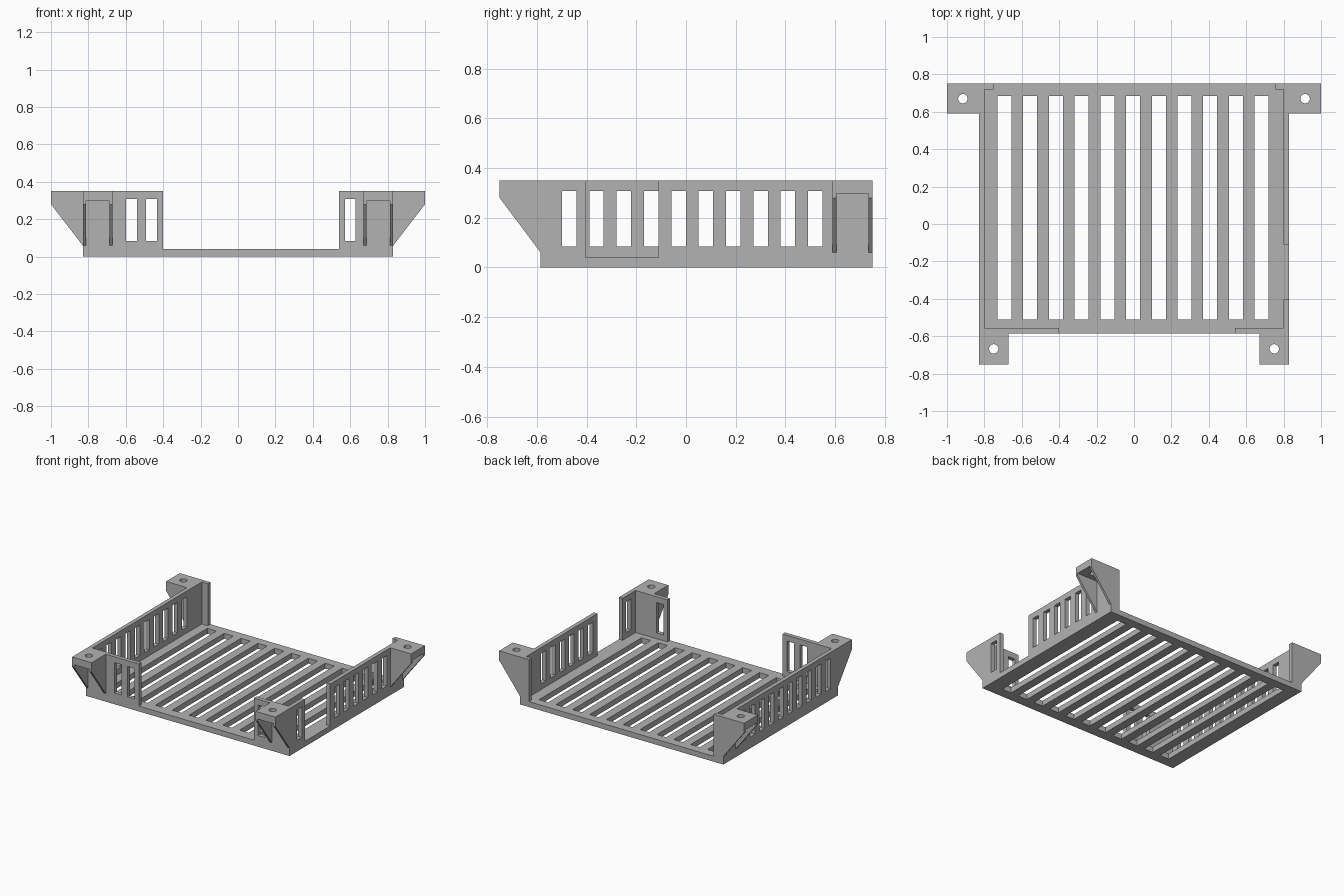
import bpy, bmesh, math
from mathutils import Matrix, Vector

cube = bpy.data.objects.get("Cube")
if cube:
    bpy.data.objects.remove(cube, do_unlink=True)

GREY = (0.45, 0.45, 0.45, 1)
grey = bpy.data.materials.new("plain grey")
grey.use_nodes = True
grey.diffuse_color = GREY
grey.node_tree.nodes["Principled BSDF"].inputs["Base Color"].default_value = GREY

HALF_X, FRONT, BACK = 0.83, -0.585, 0.75   # tray footprint
FLOOR, TOP, WALL = 0.04, 0.35, 0.03        # floor thickness, rim height, wall thickness
SLOT_Z = (0.083, 0.307)
X, Y, Z = Vector((1, 0, 0)), Vector((0, 1, 0)), Vector((0, 0, 1))


def finish(name, bm, offset):
    """Thicken flat faces by an offset and make an object of them."""
    out = bmesh.ops.extrude_face_region(bm, geom=bm.faces[:], use_keep_orig=True)
    moved = [g for g in out["geom"] if isinstance(g, bmesh.types.BMVert)]
    bmesh.ops.translate(bm, vec=offset, verts=moved)
    bmesh.ops.recalc_face_normals(bm, faces=bm.faces[:])
    mesh = bpy.data.meshes.new(name)
    bm.to_mesh(mesh)
    bm.free()
    mesh.materials.append(grey)
    obj = bpy.data.objects.new(name, mesh)
    bpy.context.collection.objects.link(obj)
    return obj


def slotted_panel(name, origin, u, v, thick, u_range, v_range, centers, width, slot_v):
    """Flat panel spanning u and v, with a row of rectangular slots along u."""
    us = [u_range[0]]
    for c in centers:
        us += [c - width / 2, c + width / 2]
    us.append(u_range[1])
    vs = [v_range[0], *slot_v, v_range[1]]
    bm = bmesh.new()
    grid = [[bm.verts.new(origin + u * a + v * b) for b in vs] for a in us]
    for i in range(len(us) - 1):
        for j in range(3):
            if i % 2 and j == 1:
                continue    # slot opening
            bm.faces.new((grid[i][j], grid[i + 1][j], grid[i + 1][j + 1], grid[i][j + 1]))
    return finish(name, bm, thick)


def bracket(name, origin, outward, along, reach, width):
    """Mounting ear: drilled shelf carried by two tapered gussets."""
    shelf, lip, foot, side = 0.297, 0.28, 0.06, 0.016

    def at(a, b, z):
        return origin + outward * a + along * b + Z * z

    # Shelf with a round screw hole
    bm = bmesh.new()
    inner, outer, n = [], [], 32
    for k in range(n):
        c, s = math.cos(2 * math.pi * k / n), math.sin(2 * math.pi * k / n)
        m = max(abs(c), abs(s))
        inner.append(bm.verts.new(at(reach / 2 + 0.025 * c, width / 2 + 0.025 * s, shelf)))
        outer.append(bm.verts.new(at(reach / 2 * (1 + c / m), width / 2 * (1 + s / m), shelf)))
    for k in range(n):
        j = (k + 1) % n
        bm.faces.new((inner[k], outer[k], outer[j], inner[j]))
    finish(name + "_shelf", bm, Z * (TOP - shelf))

    # Gussets on both edges
    for label, b in (("a", 0), ("b", width - side)):
        bm = bmesh.new()
        profile = ((0, foot), (0, shelf), (reach, shelf), (reach, lip))
        bm.faces.new([bm.verts.new(at(a, b, z)) for a, z in profile])
        finish(name + "_gusset_" + label, bm, along * side)


# Slatted floor
slotted_panel("floor", Vector(), X, Y, Z * FLOOR, (-HALF_X, HALF_X), (FRONT, BACK),
              [-0.6925 + 0.1375 * i for i in range(11)], 0.075, (-0.51, 0.685))

# Side walls; the left one has a gap near the front
side_slots = [-0.47 + 0.11 * i for i in range(10)]


def side_wall(name, x, y_range, centers):
    slotted_panel(name, X * x, Y, Z, X * WALL, y_range, (FLOOR, TOP), centers, 0.058, SLOT_Z)


side_wall("right_wall", -HALF_X, (FRONT, BACK), side_slots)
side_wall("left_wall_front", HALF_X - WALL, (FRONT, -0.405), side_slots[:1])
side_wall("left_wall_back", HALF_X - WALL, (-0.11, BACK), side_slots[4:])

# Front wall sections and short back returns
INNER = HALF_X - WALL


def cross_wall(name, y, x_range, centers):
    slotted_panel(name, Y * y, X, Z, Y * WALL, x_range, (FLOOR, TOP), centers, 0.058, SLOT_Z)


cross_wall("front_wall_right", FRONT, (-INNER, -0.4), [-0.57, -0.463])
cross_wall("front_wall_left", FRONT, (0.54, INNER), [0.6])
cross_wall("back_return_right", BACK - WALL, (-INNER, -0.75), [])
cross_wall("back_return_left", BACK - WALL, (0.757, INNER), [])

# Mounting brackets, mirrored left and right
for label, s in (("right", -1), ("left", 1)):
    bracket("back_bracket_" + label, Vector((s * HALF_X, BACK, 0)), X * s, -Y, 1 - HALF_X, 0.16)
    bracket("front_bracket_" + label, Vector((s * HALF_X, FRONT, 0)), -Y, X * -s, 0.75 + FRONT, 0.16)
